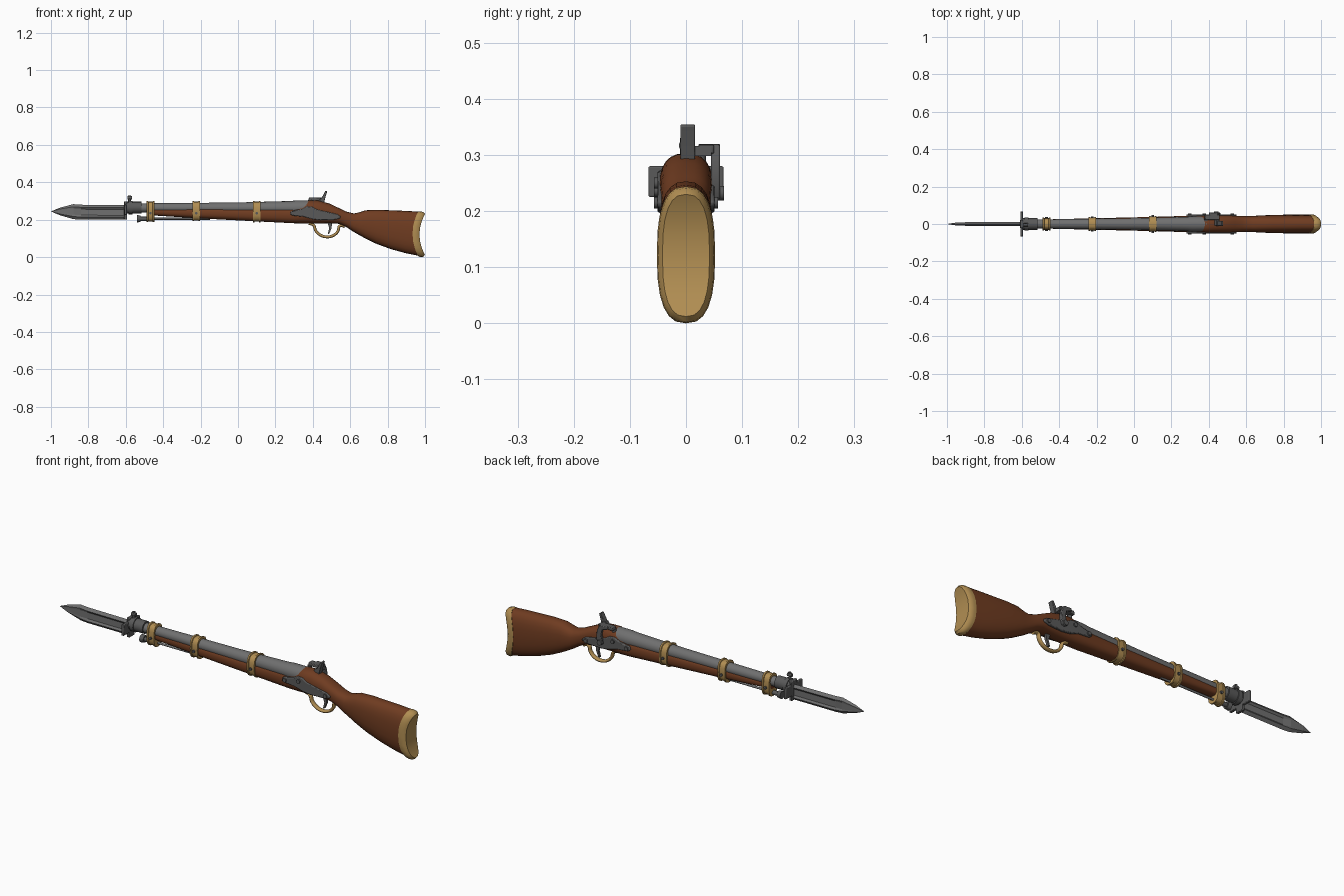
import bpy, bmesh, math
from mathutils import Vector

if "Cube" in bpy.data.objects:
    bpy.data.objects.remove(bpy.data.objects["Cube"])


def material(name, rgb):
    m = bpy.data.materials.new(name)
    m.use_nodes = True
    m.diffuse_color = (*rgb, 1)
    m.node_tree.nodes["Principled BSDF"].inputs["Base Color"].default_value = (*rgb, 1)
    return m


WOOD = material("walnut wood", (0.16, 0.045, 0.015))
STEEL = material("barrel steel", (0.16, 0.16, 0.16))
DARK = material("dark steel", (0.1, 0.1, 0.1))
BRASS = material("brass", (0.44, 0.27, 0.085))


def finish(bm, name, mat, smooth=True):
    bmesh.ops.recalc_face_normals(bm, faces=bm.faces)
    me = bpy.data.meshes.new(name)
    bm.to_mesh(me)
    bm.free()
    ob = bpy.data.objects.new(name, me)
    bpy.context.collection.objects.link(ob)
    me.materials.append(mat)
    if smooth:
        bpy.ops.object.select_all(action='DESELECT')
        ob.select_set(True)
        bpy.context.view_layer.objects.active = ob
        bpy.ops.object.shade_smooth_by_angle(angle=math.radians(40))
    return ob


def loft(name, sections, mat, n=20, power=2.0, bend=0.0):
    """Skin rounded sections (x, bottom, top, half width) placed along x."""
    bm = bmesh.new()
    rings = []
    for x, lo, hi, w in sections:
        ring = []
        for k in range(n):
            a = math.tau * k / n
            c, s = math.cos(a), math.sin(a)
            u = math.copysign(abs(c) ** (2 / power), c)
            v = math.copysign(abs(s) ** (2 / power), s)
            hollow = bend * min(1, max(0, (x - 0.8) / 0.15)) * (1 - u * u)
            ring.append(bm.verts.new((x - hollow, w * v, (lo + hi) / 2 + u * (hi - lo) / 2)))
        rings.append(ring)
    for a, b in zip(rings, rings[1:]):
        for k in range(n):
            bm.faces.new((a[k], a[(k + 1) % n], b[(k + 1) % n], b[k]))
    # caps are strips across, so that curved ends stay clean
    for r in (rings[0], rings[-1]):
        bm.faces.new((r[0], r[1], r[-1]))
        for k in range(1, n // 2 - 1):
            bm.faces.new((r[k], r[k + 1], r[n - k - 1], r[n - k]))
        bm.faces.new((r[n // 2 - 1], r[n // 2], r[n // 2 + 1]))
    return finish(bm, name, mat)


def plate(name, outline, y0, y1, mat, bevel=0.0):
    """Extrude an (x, z) outline from y0 to y1."""
    bm = bmesh.new()
    f = bm.faces.new([bm.verts.new((x, y0, z)) for x, z in outline])
    new = bmesh.ops.extrude_face_region(bm, geom=[f])["geom"]
    bmesh.ops.translate(bm, vec=(0, y1 - y0, 0), verts=[g for g in new if isinstance(g, bmesh.types.BMVert)])
    ob = finish(bm, name, mat)
    if bevel:
        mod = ob.modifiers.new("edge", 'BEVEL')
        mod.width, mod.segments = bevel, 2
    return ob


def rod(name, p0, p1, r, mat, n=12, r2=None):
    p0, p1 = Vector(p0), Vector(p1)
    bm = bmesh.new()
    bmesh.ops.create_cone(bm, cap_ends=True, segments=n, radius1=r,
                          radius2=r if r2 is None else r2, depth=(p1 - p0).length)
    bm.transform((p1 - p0).to_track_quat('Z', 'Y').to_matrix().to_4x4())
    bmesh.ops.translate(bm, vec=(p0 + p1) / 2, verts=bm.verts)
    return finish(bm, name, mat)


# Wooden stock from fore-end to butt
loft("stock", [
    (-0.49, 0.225, 0.262, 0.024), (-0.2, 0.207, 0.264, 0.031), (0.1, 0.191, 0.264, 0.038),
    (0.3, 0.181, 0.266, 0.044), (0.35, 0.18, 0.285, 0.047), (0.38, 0.18, 0.303, 0.048),
    (0.43, 0.18, 0.302, 0.047), (0.49, 0.181, 0.286, 0.046), (0.54, 0.178, 0.262, 0.044),
    (0.58, 0.16, 0.243, 0.042), (0.62, 0.134, 0.233, 0.042), (0.65, 0.117, 0.24, 0.044),
    (0.68, 0.1, 0.25, 0.046), (0.74, 0.071, 0.253, 0.048), (0.82, 0.042, 0.25, 0.05),
    (0.9, 0.02, 0.247, 0.05), (0.965, 0.007, 0.243, 0.05)], WOOD, 24, 2.5, 0.02)

# Brass butt plate with a hollow rear face
loft("butt_plate", [
    (0.963, 0.005, 0.244, 0.0515), (0.975, 0.0, 0.244, 0.052),
    (0.991, 0.002, 0.241, 0.05), (1.0, 0.012, 0.23, 0.042)], BRASS, 24, 2.6, 0.03)

# Barrel
loft("barrel", [
    (-0.6, 0.24, 0.286, 0.023), (-0.45, 0.238, 0.288, 0.025), (0.0, 0.232, 0.292, 0.031),
    (0.28, 0.224, 0.3, 0.038), (0.31, 0.222, 0.303, 0.041), (0.39, 0.222, 0.303, 0.041)], STEEL, 16)

# Brass barrel bands with raised rims and screws
for name, x, lo, w in (("front_band", -0.468, 0.187, 0.034),
                       ("middle_band", -0.223, 0.192, 0.038),
                       ("rear_band", 0.1, 0.186, 0.044)):
    hi, h = 0.3, 0.021
    loft(name, [(x - h, lo, hi, w), (x - h + 0.008, lo, hi, w), (x - h + 0.01, lo + 0.004, hi - 0.004, w - 0.003),
                (x + h - 0.01, lo + 0.004, hi - 0.004, w - 0.003), (x + h - 0.008, lo, hi, w),
                (x + h, lo, hi, w)], BRASS, 20, 2.8)
    rod(name + "_screw", (x, -w - 0.003, 0.235), (x, w + 0.003, 0.235), 0.007, DARK)

# Ramrod under the fore-end
rod("ramrod", (-0.53, 0, 0.205), (-0.15, 0, 0.205), 0.0055, STEEL, 10)
rod("ramrod_tip", (-0.54, 0, 0.205), (-0.52, 0, 0.205), 0.02, DARK, 14, 0.017)
rod("ramrod_neck", (-0.52, 0, 0.205), (-0.49, 0, 0.205), 0.011, DARK)

# Bayonet: socket, clamp, guard, blade
rod("bayonet_socket", (-0.6, 0, 0.265), (-0.515, 0, 0.265), 0.031, DARK, 16)
rod("socket_ring", (-0.585, 0, 0.265), (-0.565, 0, 0.265), 0.036, DARK, 16)
rod("clamp_post", (-0.58, -0.004, 0.29), (-0.58, -0.004, 0.33), 0.007, DARK)
rod("clamp_knob", (-0.592, -0.004, 0.317), (-0.568, -0.004, 0.317), 0.009, DARK)
plate("bayonet_guard", [(-0.608, 0.225), (-0.594, 0.225), (-0.594, 0.28), (-0.608, 0.28)],
      -0.067, 0.067, DARK, 0.003)
plate("guard_plate", [(-0.609, 0.2), (-0.593, 0.2), (-0.593, 0.298), (-0.609, 0.298)],
      -0.022, 0.022, DARK, 0.003)
bm = bmesh.new()
rings = []
for x, lo, hi, t in ((-0.595, 0.2, 0.278, 0.011), (-0.84, 0.2, 0.28, 0.011),
                     (-0.88, 0.203, 0.283, 0.01), (-0.95, 0.223, 0.265, 0.008)):
    q = (hi - lo) / 4
    groove = t * (0.35 if x > -0.86 else 0.9)
    side = [(t, lo + q * 0.7), (groove, lo + q * 1.2), (groove, hi - q * 1.2), (t, hi - q * 0.7)]
    loop = [(0, lo)] + side + [(0, hi)] + [(-y, z) for y, z in reversed(side)]
    rings.append([bm.verts.new((x, y, z)) for y, z in loop])
tip = bm.verts.new((-1.0, 0, 0.244))
bm.faces.new(rings[0])
for a, b in zip(rings, rings[1:]):
    for k in range(10):
        bm.faces.new((a[k], a[(k + 1) % 10], b[(k + 1) % 10], b[k]))
for k in range(10):
    bm.faces.new((rings[-1][k], rings[-1][(k + 1) % 10], tip))
finish(bm, "bayonet_blade", STEEL, False)

# Lock plates and their screws on both sides
lock = [(0.278, 0.232), (0.285, 0.246), (0.305, 0.25), (0.34, 0.258), (0.37, 0.272), (0.395, 0.27),
        (0.42, 0.255), (0.53, 0.23), (0.55, 0.217), (0.545, 0.207), (0.52, 0.2), (0.44, 0.197),
        (0.4, 0.202), (0.35, 0.216), (0.29, 0.222)]
for side, s in (("right", -1), ("left", 1)):
    plate(side + "_lock_plate", lock, s * 0.036, s * 0.051, DARK, 0.004)
    for k, (x, z) in enumerate(((0.298, 0.236), (0.375, 0.25), (0.525, 0.215))):
        rod(f"{side}_lock_screw_{k + 1}", (x, s * 0.04, z), (x, s * 0.057, z), 0.01, DARK)

# Hammer on the left: pivot, arm, head over the breech and thumb spur
rod("hammer_pivot", (0.44, 0.04, 0.232), (0.44, 0.068, 0.232), 0.013, DARK)
plate("hammer_arm", [(0.425, 0.225), (0.452, 0.222), (0.462, 0.25), (0.458, 0.29), (0.445, 0.318),
                     (0.405, 0.32), (0.4, 0.306), (0.43, 0.298), (0.436, 0.27)], 0.045, 0.061, DARK, 0.003)
plate("hammer_head", [(0.375, 0.302), (0.455, 0.302), (0.458, 0.318), (0.38, 0.32)], 0.022, 0.05, DARK, 0.003)
plate("hammer_spur", [(0.435, 0.293), (0.46, 0.29), (0.468, 0.322), (0.477, 0.352), (0.468, 0.355),
                      (0.457, 0.335), (0.446, 0.315)], -0.01, 0.016, DARK, 0.002)
plate("hammer_bridge", [(0.43, 0.3), (0.458, 0.298), (0.458, 0.316), (0.44, 0.316)], -0.008, 0.045, DARK)
rod("cap_nipple", (0.385, 0.025, 0.285), (0.385, 0.025, 0.306), 0.011, DARK)

# Trigger and brass trigger guard
plate("trigger", [(0.478, 0.185), (0.503, 0.185), (0.5, 0.155), (0.488, 0.125), (0.48, 0.124), (0.488, 0.155)],
      -0.006, 0.006, DARK)
curve = bpy.data.curves.new("trigger_guard", 'CURVE')
curve.dimensions = '3D'
curve.bevel_depth, curve.bevel_resolution, curve.use_fill_caps = 0.0075, 2, True
path = [(0.38, 0.18), (0.405, 0.17), (0.415, 0.142), (0.44, 0.118), (0.475, 0.108),
        (0.512, 0.117), (0.535, 0.14), (0.545, 0.168), (0.57, 0.163)]
spline = curve.splines.new('BEZIER')
spline.bezier_points.add(len(path) - 1)
for p, (x, z) in zip(spline.bezier_points, path):
    p.co = (x, 0, z)
    p.handle_left_type = p.handle_right_type = 'AUTO'
curve.resolution_u = 5
curve.materials.append(BRASS)
guard = bpy.data.objects.new("trigger_guard", curve)
guard.scale.y = 1.6
bpy.context.collection.objects.link(guard)
